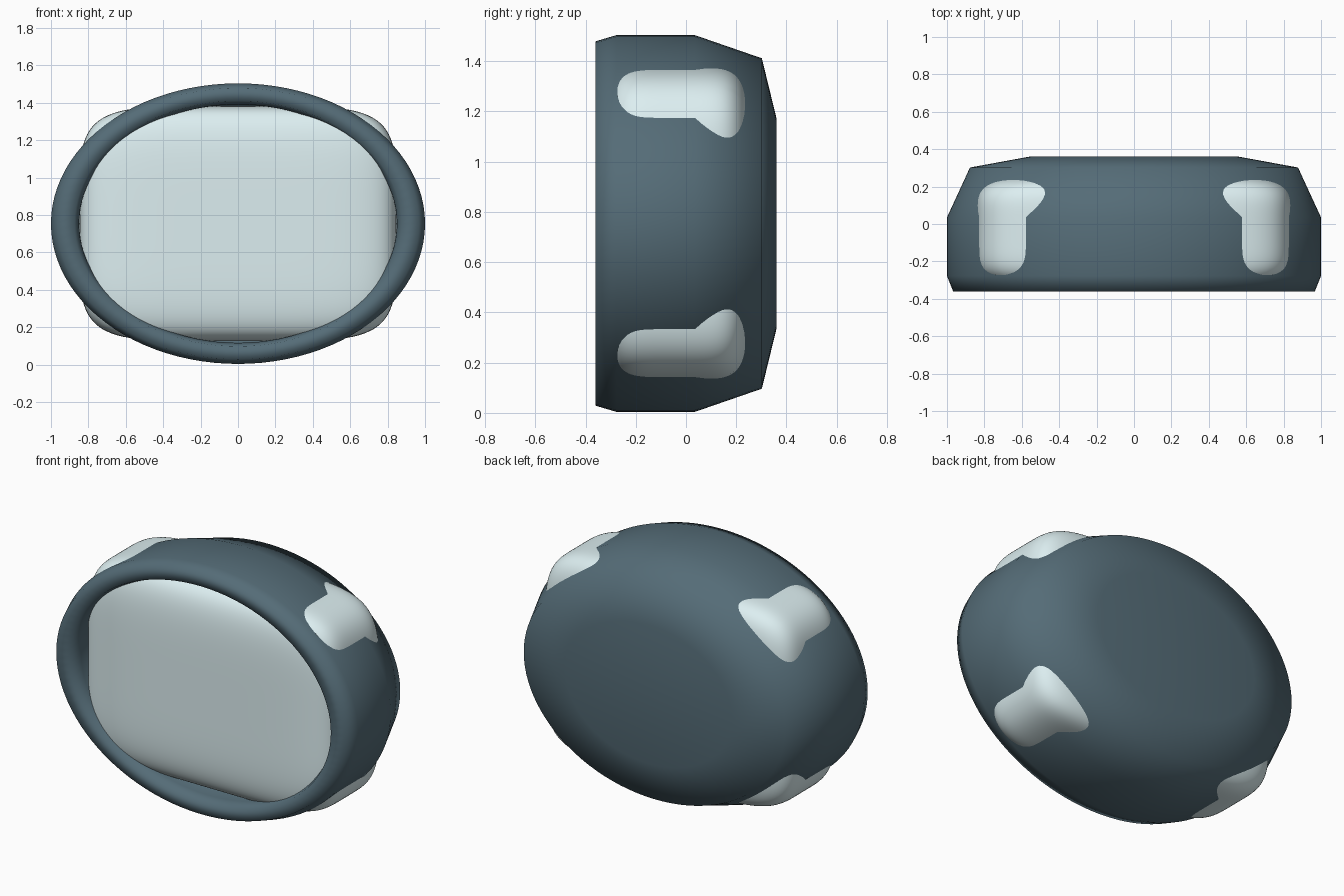
import bpy, bmesh
from math import cos, sin, pi

if "Cube" in bpy.data.objects:
    bpy.data.objects.remove(bpy.data.objects["Cube"])

CZ = 0.754      # height of the centre axis
ASPECT = 0.75   # ellipse height / width


def material(name, rgb):
    m = bpy.data.materials.new(name)
    m.diffuse_color = (*rgb, 1)
    m.use_nodes = True
    m.node_tree.nodes["Principled BSDF"].inputs["Base Color"].default_value = m.diffuse_color
    return m


def finish(name, bm, mat):
    bmesh.ops.recalc_face_normals(bm, faces=bm.faces)
    me = bpy.data.meshes.new(name)
    bm.to_mesh(me)
    bm.free()
    for p in me.polygons:
        p.use_smooth = True
    me.materials.append(mat)
    ob = bpy.data.objects.new(name, me)
    bpy.context.collection.objects.link(ob)
    return ob


def elliptic_lathe(name, profile, mat, n=96):
    """Sweep (y, radius) points round the y axis as ellipses; cap both ends."""
    bm = bmesh.new()
    rings = [[bm.verts.new((r * cos(2 * pi * i / n), y,
                            CZ + ASPECT * r * sin(2 * pi * i / n)))
              for i in range(n)] for y, r in profile]
    for a, b in zip(rings, rings[1:]):
        for i in range(n):
            j = (i + 1) % n
            bm.faces.new((a[i], a[j], b[j], b[i]))
    bm.faces.new(rings[0])
    bm.faces.new(rings[-1])
    return finish(name, bm, mat)


def soft_block(name, half, centre, power, mat):
    """Softly bulging box: a subdivided cube pushed onto a superellipsoid."""
    bm = bmesh.new()
    bmesh.ops.create_cube(bm, size=2)
    bmesh.ops.subdivide_edges(bm, edges=bm.edges[:], cuts=39, use_grid_fill=True)
    for v in bm.verts:
        norm = sum(abs(c) ** power for c in v.co) ** (1 / power)
        v.co = [c + h * q / norm for c, h, q in zip(centre, half, v.co)]
    return finish(name, bm, mat)


dark = material("slate", (0.09, 0.15, 0.185))
light = material("pale_grey_blue", (0.72, 0.86, 0.88))

# Outer shell: recessed front opening, rim, side wall, tapered back
elliptic_lathe("outer_shell", [
    (0.1, 0.845), (-0.29, 0.85), (-0.36, 0.875), (-0.36, 0.967),
    (-0.277, 1.0), (0.035, 1.0), (0.302, 0.877), (0.36, 0.56)], dark)

# Inner block: its face fills the opening, its corners poke through the shell
soft_block("inner_block", (0.848, 0.312, 0.628), (0, -0.041, CZ), 5.3, light)
